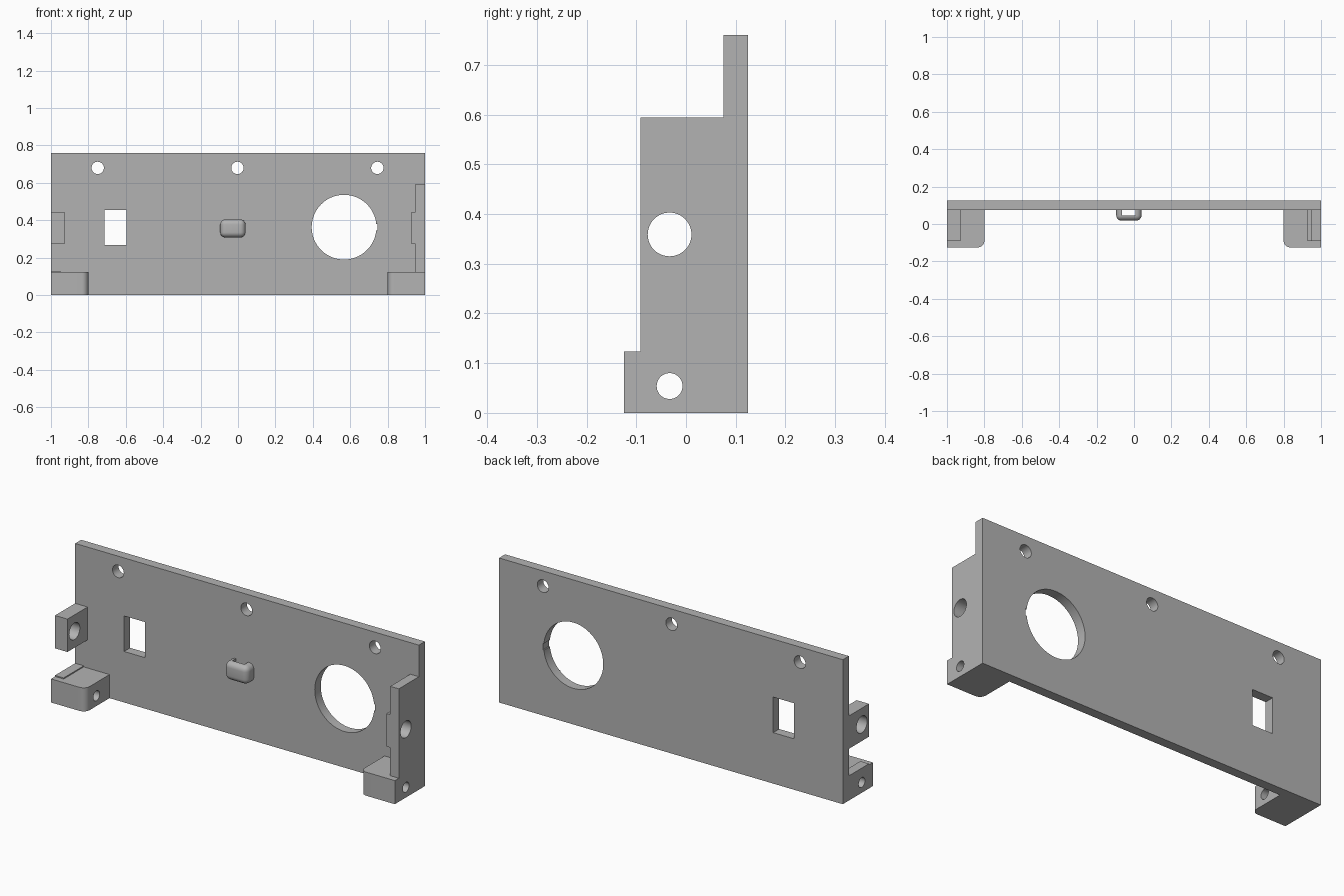
import bpy, bmesh, math
from mathutils import Vector

if "Cube" in bpy.data.objects:
    bpy.data.objects.remove(bpy.data.objects["Cube"], do_unlink=True)

grey = bpy.data.materials.new("plain grey")
grey.use_nodes = True
COLOUR = (0.45, 0.45, 0.45, 1)
grey.diffuse_color = COLOUR
grey.node_tree.nodes["Principled BSDF"].inputs["Base Color"].default_value = COLOUR


def prism(name, outline, axis, low, high):
    """Extrude a 2D outline (the two other axes, in xyz order) along an axis."""
    def place(p, d):
        c = list(p)
        c.insert("xyz".index(axis), d)
        return Vector(c)
    bm = bmesh.new()
    face = bm.faces.new([bm.verts.new(place(p, low)) for p in outline])
    out = bmesh.ops.extrude_face_region(bm, geom=[face])
    verts = [v for v in out["geom"] if isinstance(v, bmesh.types.BMVert)]
    bmesh.ops.translate(bm, verts=verts, vec=place((0, 0), high - low))
    bmesh.ops.recalc_face_normals(bm, faces=bm.faces)
    mesh = bpy.data.meshes.new(name)
    bm.to_mesh(mesh)
    bm.free()
    mesh.materials.append(grey)
    obj = bpy.data.objects.new(name, mesh)
    bpy.context.collection.objects.link(obj)
    return obj


def rect(a0, a1, b0, b1):
    return [(a0, b0), (a1, b0), (a1, b1), (a0, b1)]


def circle(a, b, r, n=48):
    return [(a + r * math.cos(math.tau * i / n), b + r * math.sin(math.tau * i / n))
            for i in range(n)]


def finish(obj, cutters=(), bevel=0):
    """Bevel, cut and bake the part, then remove the cutters."""
    if bevel:
        mod = obj.modifiers.new("bevel", "BEVEL")
        mod.width, mod.segments = bevel, 6
    for c in cutters:
        c.hide_render = True
        mod = obj.modifiers.new("cut", "BOOLEAN")
        mod.operation, mod.solver, mod.object = "DIFFERENCE", "EXACT", c
    bpy.ops.object.select_all(action="DESELECT")
    bpy.context.view_layer.objects.active = obj
    obj.select_set(True)
    for mod in list(obj.modifiers):
        bpy.ops.object.modifier_apply(modifier=mod.name)
    bpy.ops.object.shade_smooth_by_angle(angle=math.radians(30))
    for c in cutters:
        bpy.data.objects.remove(c, do_unlink=True)


BACK, FACE, FRONT, EAR = 0.125, 0.075, -0.125, -0.092

# Main panel with screw holes, window, round opening and its key notch
panel = prism("panel", rect(-1, 1, 0, 0.76), "y", FACE, BACK)
holes = [circle(x, 0.68, 0.033) for x in (-0.75, -0.003, 0.745)]
holes += [rect(-0.715, -0.595, 0.268, 0.455), circle(0.567, 0.363, 0.173, 96),
          rect(0.7, 0.745, 0.345, 0.38)]
finish(panel, [prism("cutter", h, "y", 0, 0.2) for h in holes])

# Corner feet with a rounded inner front edge and a cross hole
R = 0.035
for side, label in ((1, "left"), (-1, "right")):
    arc = [(0.8 + R - R * math.sin(t), FRONT + R - R * math.cos(t))
           for t in (math.pi / 2 * i / 8 for i in range(9))]
    outline = [(side * x, y) for x, y in [(1, FACE), (1, FRONT)] + arc + [(0.8, FACE)]]
    foot = prism(label + "_foot", outline, "z", 0, 0.124)
    finish(foot, [prism("cutter", circle(-0.033, 0.054, 0.026), "x", -1.2, 1.2)])

# Tall side wall with a thicker pad around its hole
wall = prism("left_side_wall",
             [(1, 0.124), (1, 0.594), (0.95, 0.594), (0.95, 0.445), (0.928, 0.445),
              (0.928, 0.272), (0.95, 0.272), (0.95, 0.124)], "y", EAR, FACE)
finish(wall, [prism("cutter", circle(-0.033, 0.359, 0.044), "x", 0.8, 1.2)])

# Short ear on the opposite side, and the thin ledge on the foot below it
ear = prism("right_ear", rect(-1, -0.928, 0.272, 0.445), "y", EAR, FACE)
finish(ear, [prism("cutter", circle(-0.033, 0.359, 0.044), "x", -1.2, -0.8)])
finish(prism("right_foot_ledge", rect(-1, -0.95, 0.124, 0.13), "y", EAR, FACE))

# Rounded cable loop with a vertical slot
loop = prism("cable_loop", rect(-0.095, 0.04, 0.308, 0.405), "y", 0.018, 0.115)
finish(loop, [prism("cutter", rect(-0.065, 0.007, 0.045, FACE), "z", 0.2, 0.5)], 0.028)
